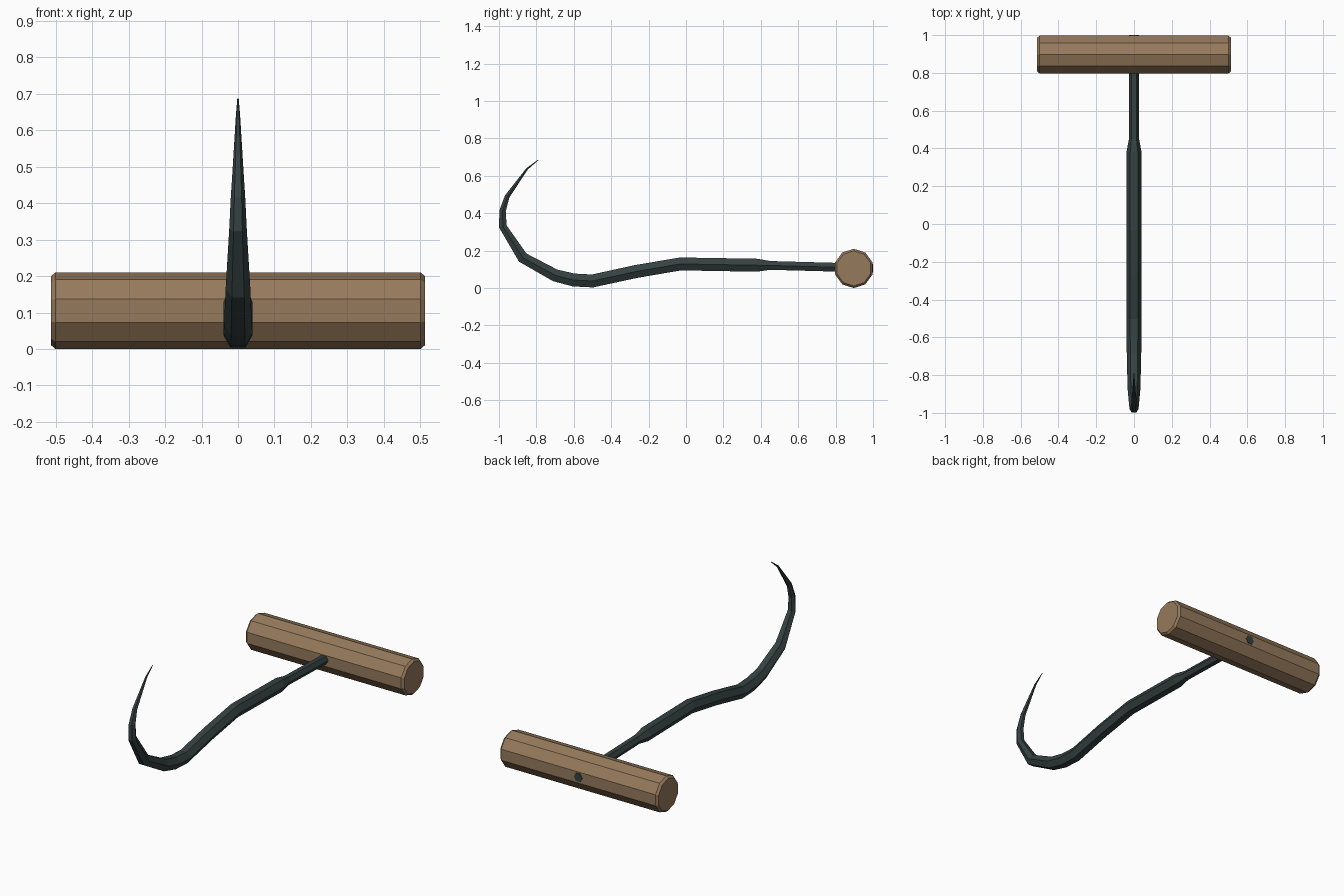
import bpy
import bmesh
import math
from mathutils import Vector

cube = bpy.data.objects.get("Cube")
if cube:
    bpy.data.objects.remove(cube, do_unlink=True)


def make_material(name, rgb):
    mat = bpy.data.materials.new(name)
    mat.use_nodes = True
    mat.diffuse_color = (*rgb, 1)
    mat.node_tree.nodes["Principled BSDF"].inputs["Base Color"].default_value = (*rgb, 1)
    return mat


def loft(name, stations, sides, phase, mat):
    """Skin polygon rings; each station is centre, side axis, up axis, radius."""
    bm = bmesh.new()
    rings = []
    for centre, side, up, radius in stations:
        ring = []
        for i in range(sides):
            a = phase + math.tau * i / sides
            ring.append(bm.verts.new(centre + radius * (side * math.cos(a) + up * math.sin(a))))
        rings.append(ring)
    for lower, upper in zip(rings, rings[1:]):
        for i in range(sides):
            j = (i + 1) % sides
            bm.faces.new((lower[i], lower[j], upper[j], upper[i]))
    bm.faces.new(rings[0])
    bm.faces.new(rings[-1])
    bmesh.ops.recalc_face_normals(bm, faces=bm.faces[:])
    mesh = bpy.data.meshes.new(name)
    bm.to_mesh(mesh)
    bm.free()
    mesh.materials.append(mat)
    obj = bpy.data.objects.new(name, mesh)
    bpy.context.collection.objects.link(obj)
    return obj


wood = make_material("brown wood", (0.305, 0.195, 0.107))
iron = make_material("dark iron", (0.036, 0.053, 0.053))

X, Y, Z = Vector((1, 0, 0)), Vector((0, 1, 0)), Vector((0, 0, 1))

# Ten-sided wooden grip with chamfered ends
grip = [(-0.513, 0.094), (-0.5, 0.105), (0.5, 0.105), (0.513, 0.094)]
loft("handle", [(Vector((x, 0.897, 0.105)), Y, Z, r) for x, r in grip],
     10, math.pi / 2, wood)

# Six-sided iron rod: tang through the grip, shoulder, shank and tapering hook
path = [  # y, z, radius
    (1.0, 0.106, 0.027), (0.45, 0.121, 0.027), (0.38, 0.122, 0.04),
    (-0.03, 0.129, 0.04), (-0.27, 0.088, 0.04), (-0.5, 0.038, 0.04),
    (-0.6, 0.043, 0.04), (-0.7, 0.068, 0.038), (-0.873, 0.163, 0.034),
    (-0.979, 0.329, 0.024), (-0.981, 0.412, 0.02), (-0.956, 0.49, 0.015),
    (-0.85, 0.637, 0.006), (-0.79, 0.685, 0.002),
]
points = [Vector((0, y, z)) for y, z, r in path]
stations = []
for i, point in enumerate(points):
    before = (point - points[i - 1]).normalized() if i else Vector((0, -1, 0))
    after = (points[i + 1] - point).normalized() if i + 1 < len(points) else before
    tangent = (before + after).normalized()
    stations.append((point, X, X.cross(tangent), path[i][2]))
loft("hook", stations, 6, 0, iron)
